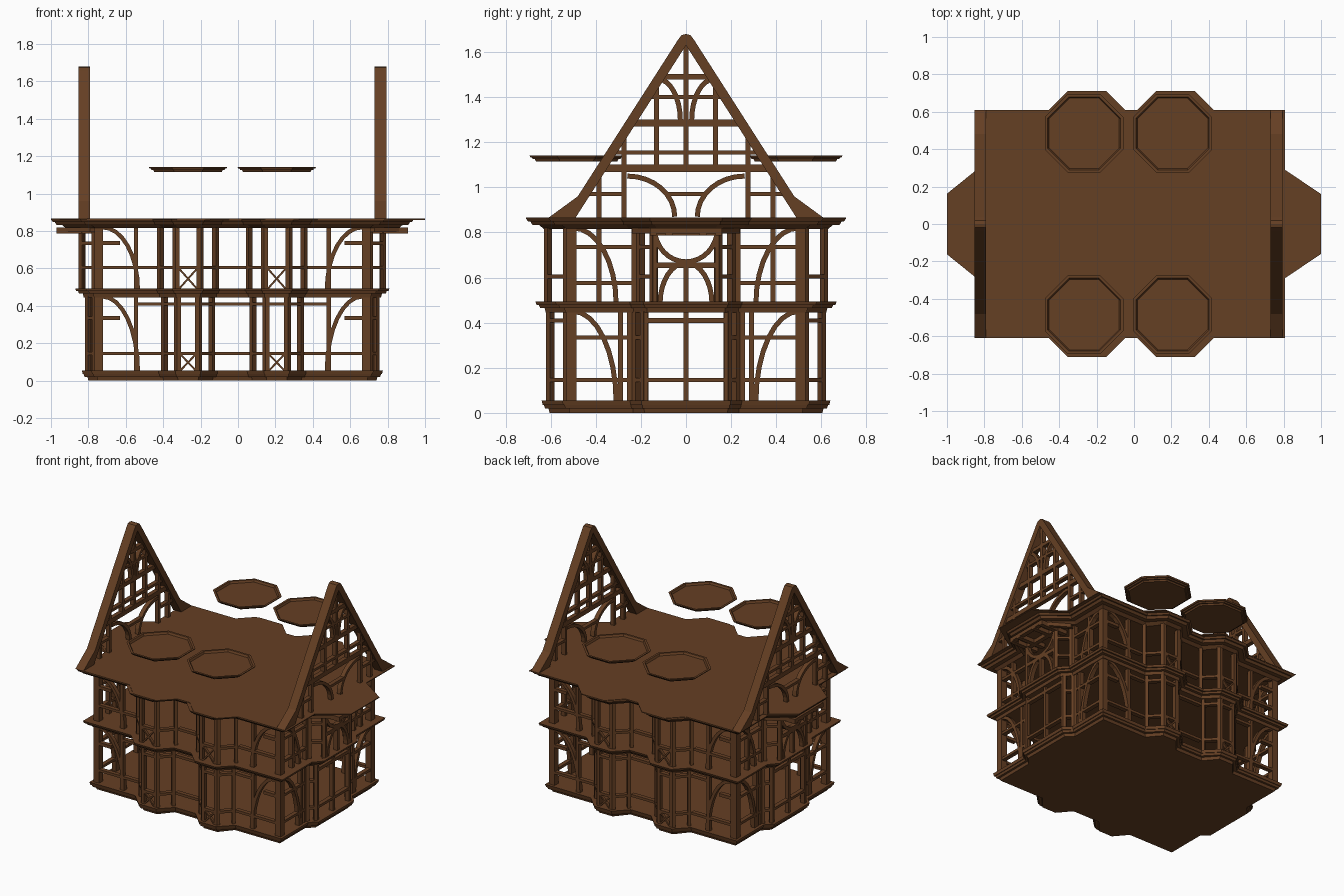
import bpy, bmesh
from math import sin, cos, pi, tan
from mathutils import Vector

if "Cube" in bpy.data.objects:
    bpy.data.objects.remove(bpy.data.objects["Cube"])

CX = -0.03                 # the timber frame sits slightly left of centre
T = tan(pi / 8)
wood = bpy.data.materials.new("wood")
wood.diffuse_color = (0.13, 0.05, 0.017, 1)
wood.use_nodes = True
wood.node_tree.nodes["Principled BSDF"].inputs["Base Color"].default_value = wood.diffuse_color


def finish(bm, name, mirror=True, x=CX):
    bmesh.ops.recalc_face_normals(bm, faces=bm.faces)
    me = bpy.data.meshes.new(name)
    bm.to_mesh(me)
    bm.free()
    ob = bpy.data.objects.new(name, me)
    bpy.context.collection.objects.link(ob)
    ob.location.x = x
    me.materials.append(wood)
    if mirror:
        m = ob.modifiers.new("mirror", 'MIRROR')
        m.use_axis = (True, True, False)
        m.use_mirror_merge = False
    return ob


def loft(bm, rings):
    vs = [[bm.verts.new(p) for p in r] for r in rings]
    n = len(vs[0])
    for a, b in zip(vs, vs[1:]):
        for i in range(n):
            j = (i + 1) % n
            bm.faces.new((a[i], a[j], b[j], b[i]))
    bm.faces.new(vs[0])
    bm.faces.new(vs[-1])


class Wall:
    """Vertical plane: origin, direction along the wall, outward normal."""
    def __init__(self, bm, o, t, n):
        self.bm, self.o, self.t, self.n = bm, Vector((*o, 0)), Vector((*t, 0)), Vector((*n, 0))

    def at(self, u, z, k):
        return self.o + self.t * u + self.n * k + Vector((0, 0, z))

    def strip(self, pts, w=.022, d=.03, k=0):
        pts = [Vector(p) for p in pts]
        rings = []
        for i, p in enumerate(pts):
            g = (pts[min(i + 1, len(pts) - 1)] - pts[max(i - 1, 0)]).normalized()
            s = Vector((-g.y, g.x)) * w / 2
            a, b = p + s, p - s
            rings.append([self.at(*a, k), self.at(*b, k), self.at(*b, k - d), self.at(*a, k - d)])
        loft(self.bm, rings)

    def post(self, u, z0, z1, **kw):
        self.strip([(u, z0), (u, z1)], **kw)

    def rail(self, z, u0, u1, **kw):
        self.strip([(u0, z), (u1, z)], **kw)

    def arc(self, c, rx, rz, a0=0, a1=pi / 2, **kw):
        self.strip([(c[0] + rx * cos(a0 + (a1 - a0) * i / 8), c[1] + rz * sin(a0 + (a1 - a0) * i / 8))
                    for i in range(9)], **kw)


def facet(bm, a, b):
    """Wall running between two plan points, outward on the right-hand side."""
    a, b = Vector(a), Vector(b)
    t = (b - a).normalized()
    return Wall(bm, a, t, (t.y, -t.x)), (b - a).length


def outline(z, X, Y, a, c, sx, f, g):
    """Plan of a floor: rectangle, two octagonal bays front/back, one bay per side."""
    s, yo = a * T, c + a
    h = min(a, s + yo - Y)
    q = [(.237 - h, Y), (.237 - s, yo), (.237 + s, yo), (.237 + h, Y), (X, Y), (X, g), (sx, f)]
    p = q + [(x, -y) for x, y in q[::-1]]
    p = p + [(-x, y) for x, y in p[::-1]]
    return [(x, y, z) for x, y in p]


def slab(name, prof, X, Y, a, c, sx, f, g, x=CX):
    bm = bmesh.new()
    loft(bm, [outline(z, X + e, Y + e, a + e, c, sx + e, f + e * .4, g + e * .4) for z, e in prof])
    finish(bm, name, False, x)


# floor plates with stepped moulding
slab("base_plate", [(0, -.015), (.02, -.01), (.02, .005), (.035, .01), (.035, .015), (.055, .02)],
     .735, .53, .145, .475, .785, .19, .24)
slab("middle_plate", [(.445, .005), (.465, .01), (.465, .03), (.478, .035), (.478, .045), (.493, .05)],
     .735, .53, .15, .467, .79, .17, .23)
slab("eaves_plate", [(.815, .0), (.832, .02), (.832, .05), (.848, .06), (.848, .07), (.863, .08)],
     .735, .53, .135, .495, .89, .13, .255)
slab("eaves_deck", [(.86, 0), (.866, 0)], .807, .61, .215, .495, 1.0, .16, .29, 0)


def storey(name, z0, z1, X, Y, a, c, sx, f, g, sill, head, mid):
    """One quarter of a storey (front right), mirrored to the other three."""
    bm = bmesh.new()
    s, yo = a * T, c + a
    h = min(a, s + yo - Y)
    # corner post
    fr = Wall(bm, (0, -Y), (1, 0), (0, -1))
    fr.post(X - .02, z0, z1, w=.045, d=.045)
    # front wall
    fr.post(.515, z0, z1)
    for z in sill + head:
        fr.rail(z, 0, .237 - h, w=.018)
        fr.rail(z, .237 + h, .515, w=.018)
    fr.rail(sill[0], .515, X - .03, w=.018)
    for z in mid:
        fr.rail(z, .6, X - .03)
    fr.arc((X - .04, z0), -.19, z1 - z0)
    # octagonal bay: three facets with posts, rails and a crossed panel
    P = [(.237 - h, -Y), (.237 - s, -yo), (.237 + s, -yo), (.237 + h, -Y)]
    for i in range(3):
        w, L = facet(bm, P[i], P[i + 1])
        w.post(.011, z0, z1)
        w.post(L - .011, z0, z1)
        for z in sill + head:
            w.rail(z, 0, L, w=.018)
        if i == 1:
            w.strip([(.015, z0), (L - .015, sill[0])], w=.01, d=.02)
            w.strip([(.015, sill[0]), (L - .015, z0)], w=.01, d=.02)
    # side wall
    sd = Wall(bm, (X, 0), (0, -1), (1, 0))
    sd.post(Y - .02, z0, z1, w=.03)
    sd.post(.29 if z0 < .3 else .385, z0, z1)
    sd.post(g + .011, z0, z1)
    for z in mid + [sill[-1] if z0 < .3 else .575]:
        sd.rail(z, g, Y - .02, w=.018)
    sd.arc((Y - .03, z0), -.19, z1 - z0)
    # side bay: canted facet and half of its front
    w, L = facet(bm, (sx, -f), (X, -g))
    w.n = -w.n
    w.post(.008, z0, z1)
    w.post(L - .011, z0, z1)
    w.rail(mid[0], 0, L, w=.018)
    w.rail(sill[0], 0, L, w=.018)
    b = Wall(bm, (sx, 0), (0, -1), (1, 0))
    b.post(f - .011, z0, z1)
    if z0 < .3:
        b.post(.005, z0, z1, w=.01)
        b.rail(.145, 0, f, w=.018)
        b.rail(.41, 0, f)
    else:
        b.post(.005, z0, .65, w=.01)
        b.rail(.655, 0, f, w=.025)
        b.arc((0, .82), .14, .15, -pi / 2, 0)
        b.arc((0, z0), .115, .18)
        b.rail(.80, 0, f, w=.025)
    finish(bm, name)


storey("lower_storey", .05, .45, .735, .53, .145, .475, .785, .19, .24, [.145], [.41], [.335])
storey("upper_storey", .485, .82, .735, .53, .165, .465, .82, .15, .22, [.605], [], [.735])

# projecting brackets under the side eaves
bm = bmesh.new()
for y0, y1 in ((-.09, -.06), (-.16, -.13)):
    loft(bm, [[(.73, y0, z), (.94, y0, z), (.94, y1, z), (.73, y1, z)] for z in (.787, .82)])
loft(bm, [[(.91, -.14, z), (.94, -.14, z), (.94, 0, z), (.91, 0, z)] for z in (.795, .82)])
loft(bm, [[(.735, -.23, z), (.76, -.24, z), (.94, -.13, z), (.92, -.11, z)] for z in (.795, .82)])
finish(bm, "eaves_brackets")

# gable rafters with flared feet
bm = bmesh.new()
prof = [(0, 1.68), (.02, 1.675), (.035, 1.655), (.48, .96), (.61, .865), (.49, .865), (0, 1.63)]
loft(bm, [[(x, -y, z) for y, z in prof] for x in (.76, .823)])
finish(bm, "gable_rafters")

# gable timber work
bm = bmesh.new()
gw = Wall(bm, (.81, 0), (0, -1), (1, 0))
for z, u0, u1, w in ((1.49, 0, .12, .025), (1.40, 0, .16, .018), (1.285, 0, .25, .03), (1.155, 0, .32, .018),
                     (1.085, 0, .37, .032), (.97, .275, .44, .018), (.97, 0, .08, .018)):
    gw.rail(z, u0, u1, w=w)
for u, z0, z1 in ((.13, 1.085, 1.44), (.275, .865, 1.22), (.385, .865, 1.06)):
    gw.post(u, z0, z1)
gw.post(.006, 1.085, 1.65, w=.012)
gw.arc((.26, .87), -.21, .18)
gw.arc((.125, 1.295), -.1, .185)
finish(bm, "gable_timbers")

# floating octagonal turret rings with shallow recessed tops
bm = bmesh.new()
rings = []
for z, r in ((1.115, .18), (1.125, .185), (1.125, .195), (1.133, .198), (1.133, .205), (1.142, .21),
             (1.142, .195), (1.128, .188)):
    R = r / cos(pi / 8)
    rings.append([(.237 + R * cos(pi / 8 + i * pi / 4), -.485 + R * sin(pi / 8 + i * pi / 4), z) for i in range(8)])
loft(bm, rings)
finish(bm, "turret_plates")
